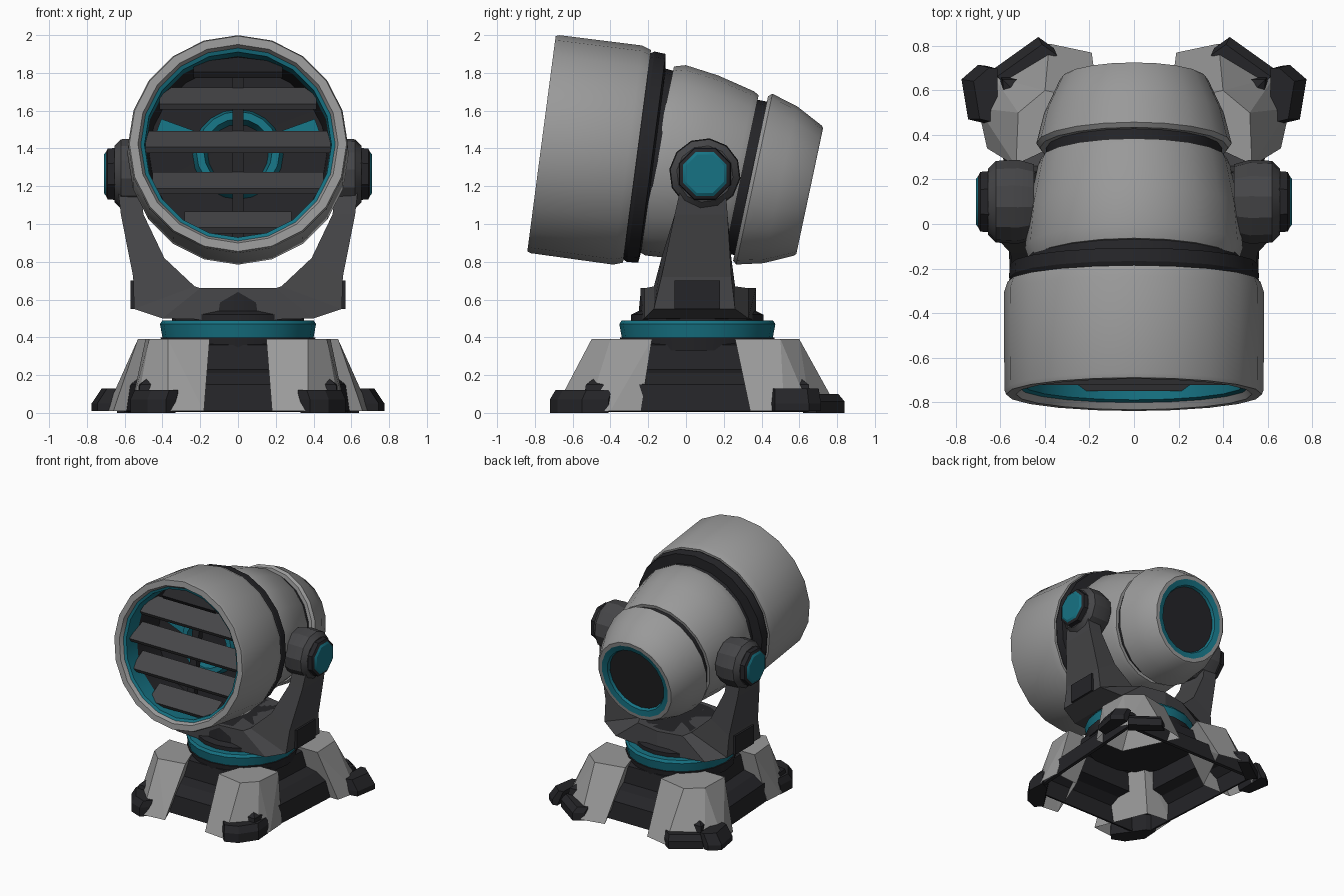
import bpy, bmesh, math
from mathutils import Matrix, Vector

if "Cube" in bpy.data.objects:
    bpy.data.objects.remove(bpy.data.objects["Cube"])

def material(name, col):
    m = bpy.data.materials.new(name)
    m.diffuse_color = (*col, 1)
    m.use_nodes = True
    m.node_tree.nodes["Principled BSDF"].inputs["Base Color"].default_value = m.diffuse_color
    return m

GREY = material("grey_shell", (0.32, 0.32, 0.32))
DARK = material("dark_metal", (0.018, 0.018, 0.021))
MID = material("mid_metal", (0.06, 0.06, 0.064))
CYAN = material("cyan_glow", (0.008, 0.17, 0.23))

def finish(bm, name, mat, matrix=None, smooth=None):
    bmesh.ops.remove_doubles(bm, verts=bm.verts, dist=1e-5)
    if matrix:
        bm.transform(matrix)
    bmesh.ops.recalc_face_normals(bm, faces=bm.faces)
    me = bpy.data.meshes.new(name)
    bm.to_mesh(me)
    bm.free()
    ob = bpy.data.objects.new(name, me)
    bpy.context.collection.objects.link(ob)
    me.materials.append(mat)
    if smooth:
        bpy.ops.object.select_all(action='DESELECT')
        ob.select_set(True)
        bpy.context.view_layer.objects.active = ob
        bpy.ops.object.shade_smooth_by_angle(angle=math.radians(smooth))
    return ob

def lathe(name, profile, mat, matrix, n=20, smooth=28):
    """Revolve (distance, radius) points around local y."""
    bm = bmesh.new()
    rings = [[bm.verts.new((r * math.sin(2 * math.pi * i / n), t,
                            r * math.cos(2 * math.pi * i / n))) for i in range(n)]
             for t, r in profile]
    for a, b in zip(rings, rings[1:]):
        for i in range(n):
            j = (i + 1) % n
            bm.faces.new((a[i], a[j], b[j], b[i]))
    return finish(bm, name, mat, matrix, smooth)

def box(name, size, mat, matrix):
    bm = bmesh.new()
    bmesh.ops.create_cube(bm, size=1, matrix=Matrix.Diagonal((*size, 1)))
    return finish(bm, name, mat, matrix)

def hull(name, pts, mat, matrix=None, open_bottom=False):
    bm = bmesh.new()
    vs = [bm.verts.new(p) for p in pts]
    bmesh.ops.convex_hull(bm, input=vs)
    bmesh.ops.delete(bm, geom=[v for v in bm.verts if not v.link_faces], context='VERTS')
    if open_bottom:
        bm.normal_update()
        low = [f for f in bm.faces if abs(f.normal.z) > 0.95 and f.calc_center_median().z < 0.1]
        bmesh.ops.delete(bm, geom=low, context='FACES')
    bmesh.ops.dissolve_limit(bm, angle_limit=0.05, verts=bm.verts, edges=bm.edges)
    return finish(bm, name, mat, matrix)

def rot(deg, axis):
    return Matrix.Rotation(math.radians(deg), 4, axis)

def move(x, y, z):
    return Matrix.Translation((x, y, z))

# Front hood, collar and neck
HOOD = move(0, -0.765, 1.425) @ rot(-7.5, 'X')
lathe("hood", [(0.03, 0.515), (0, 0.53), (0, 0.575), (0.02, 0.582), (0.46, 0.585),
               (0.51, 0.568), (0.51, 0.5)], GREY, HOOD)
lathe("hood_glow_ring", [(0.03, 0.517), (0.04, 0.495), (0.17, 0.49)], CYAN, HOOD)
lathe("hood_inner_wall", [(0.17, 0.49), (0.42, 0.47), (0.44, 0)], DARK, HOOD)
lathe("collar", [(0.5, 0.5), (0.5, 0.545), (0.53, 0.562), (0.59, 0.557), (0.6, 0.48),
                 (0.74, 0.46), (0.74, 0)], DARK, HOOD)
lathe("lens_ring", [(0.43, 0.24), (0.36, 0.22), (0.36, 0.18), (0.43, 0.16)], CYAN, HOOD)
for s in (-1, 1):
    box("reflector_bar", (0.22, 0.03, 0.1), CYAN,
        HOOD @ move(s * 0.32, 0.41, 0.1) @ rot(-s * 20, 'Y'))

# Louvre slats and centre bar
for h in (0.43, 0.26, 0.03, -0.19, -0.40):
    w = 2 * math.sqrt(0.49 ** 2 - h * h)
    box("louvre_slat", (w, 0.17, 0.035), DARK if h > 0.4 else MID,
        HOOD @ move(0, 0.15, h) @ rot(38, 'X'))
box("centre_bar", (0.06, 0.05, 0.96), DARK, HOOD @ move(0, 0.23, 0))

# Middle drum and rear cap, tilted slightly more than the hood
REAR = move(0, 0.655, 1.175) @ rot(-12, 'X') @ Matrix.Diagonal((0.95, 1, 1, 1))
lathe("middle_drum", [(-0.84, 0.42), (-0.84, 0.495), (-0.78, 0.515), (-0.60, 0.497),
                      (-0.40, 0.455), (-0.37, 0.44), (-0.37, 0.38)], GREY, REAR)
lathe("rear_groove", [(-0.38, 0.415), (-0.30, 0.415)], DARK, REAR)
lathe("rear_cap", [(-0.32, 0.38), (-0.32, 0.445), (-0.30, 0.462), (-0.16, 0.425),
                   (-0.01, 0.352), (0.0, 0.34), (0.0, 0.31)], GREY, REAR)
lathe("rear_glow_ring", [(0.0, 0.31), (-0.01, 0.265), (-0.03, 0.255)], CYAN, REAR)
lathe("rear_plate", [(-0.03, 0.256), (-0.03, 0)], DARK, REAR)

# Yoke: each section is outer (x, z), inner (x, z), y range
SECTIONS = [((0.65, 1.32), (0.54, 1.32), (0.00, 0.20)),
            ((0.62, 1.05), (0.50, 1.05), (-0.06, 0.22)),
            ((0.555, 0.72), (0.39, 0.82), (-0.13, 0.24)),
            ((0.55, 0.55), (0.23, 0.67), (-0.17, 0.26)),
            ((0.40, 0.50), (0.20, 0.66), (-0.22, 0.33)),
            ((0.0, 0.49), (0.0, 0.66), (-0.24, 0.37))]
for s, side in ((1, "right"), (-1, "left")):
    bm = bmesh.new()
    rings = [[bm.verts.new((s * x, y, z)) for (x, z), y in
              ((o, y0), (o, y1), (i, y1), (i, y0))] for o, i, (y0, y1) in SECTIONS]
    for a, b in zip(rings, rings[1:]):
        for k in range(4):
            j = (k + 1) % 4
            bm.faces.new((a[k], a[j], b[j], b[k]))
    bm.faces.new(rings[0])
    finish(bm, side + "_yoke_arm", MID)
    # Pivot head with glowing bolt, axis along x
    PIVOT = move(0, 0.1, 1.265) @ rot(-90 * s, 'Z') @ rot(22.5, 'Y')
    lathe(side + "_pivot_head", [(0.45, 0), (0.45, 0.17), (0.52, 0.19), (0.62, 0.185),
                                 (0.655, 0.15), (0.655, 0)], MID, PIVOT, 12)
    lathe(side + "_pivot_bolt", [(0.64, 0.15), (0.69, 0.145), (0.70, 0.125)], DARK, PIVOT, 8)
    lathe(side + "_bolt_glow", [(0.70, 0.125), (0.71, 0.11), (0.71, 0)], CYAN, PIVOT, 8)
    # Elbow plate at the foot of the arm
    box(side + "_elbow_plate", (0.06, 0.24, 0.15), DARK, move(s * 0.54, 0.06, 0.625))

# Turntable, axis along z
TABLE = move(0, 0.06, 0) @ rot(90, 'X') @ Matrix.Diagonal((1, -1, 1, 1)) @ Matrix.Diagonal((1, -1, 1, 1))
lathe("turntable_hub", [(0.48, 0.35), (0.52, 0.35), (0.54, 0.31), (0.64, 0.30), (0.66, 0.27),
                        (0.66, 0)], DARK, TABLE)
lathe("turntable_glow_ring", [(0.39, 0.38), (0.40, 0.40), (0.47, 0.413), (0.49, 0.40),
                              (0.49, 0.30)], CYAN, TABLE)
lathe("turntable_base", [(0.33, 0), (0.33, 0.40), (0.40, 0.41), (0.40, 0.3)], DARK, TABLE)

# Hollow sloped base skirt, narrower at the front
bm = bmesh.new()
levels = [[bm.verts.new((a * h * (1 if b > 0 else 0.88), b * h + 0.06, z))
           for a, b in ((1, 1), (-1, 1), (-1, -1), (1, -1))]
          for h, z in ((0.61, 0.01), (0.59, 0.15), (0.51, 0.21), (0.42, 0.23), (0.40, 0.36), (0.30, 0.38))]
for a, b in zip(levels, levels[1:]):
    for k in range(4):
        j = (k + 1) % 4
        bm.faces.new((a[k], a[j], b[j], b[k]))
skirt = finish(bm, "base_skirt", DARK)
sol = skirt.modifiers.new("thickness", 'SOLIDIFY')
sol.thickness = 0.03

# Corner legs: rear pair splays wider than the front pair; toe runs along the outer chamfer
REAR_FOOT = [(0.19, 0.77), (0.38, 0.81), (0.63, 0.66), (0.70, 0.52), (0.66, 0.34), (0.40, 0.34)]
REAR_TOP = [(0.16, 0.55), (0.40, 0.60), (0.52, 0.50), (0.53, 0.26), (0.25, 0.26)]
REAR_TOE = [(0.36, 0.79), (0.43, 0.84), (0.64, 0.69), (0.58, 0.62)]
FRONT_FOOT = [(0.18, -0.68), (0.37, -0.70), (0.54, -0.52), (0.57, -0.40), (0.56, -0.24), (0.35, -0.26)]
FRONT_TOP = [(0.15, -0.46), (0.37, -0.50), (0.47, -0.40), (0.49, -0.18), (0.25, -0.18)]
FRONT_TOE = [(0.33, -0.67), (0.38, -0.72), (0.48, -0.68), (0.57, -0.55), (0.56, -0.41), (0.49, -0.44)]
for s in (1, -1):
    M = Matrix.Diagonal((s, 1, 1, 1))
    for end, foot, top, toe, h in (("rear", REAR_FOOT, REAR_TOP, REAR_TOE, 0.10),
                                   ("front", FRONT_FOOT, FRONT_TOP, FRONT_TOE, 0.12)):
        hull(end + "_leg", [(x, y, 0.01) for x, y in foot] + [(x, y, 0.39) for x, y in top],
             GREY, M, True)
        hull(end + "_toe", [(x, y, z) for z in (0.0, h * 0.6) for x, y in toe] +
             [(x * 0.96, y * 0.96, h) for x, y in toe], DARK, M)
    # Side pad on the splayed rear leg
    pad = [(0.66, 0.71), (0.70, 0.715), (0.775, 0.65), (0.745, 0.47), (0.66, 0.45)]
    hull("rear_side_pad", [(x, y, z) for z in (0.01, 0.05) for x, y in pad] +
         [(x * 0.93, y * 0.94 + 0.03, 0.13) for x, y in pad], DARK, M)
